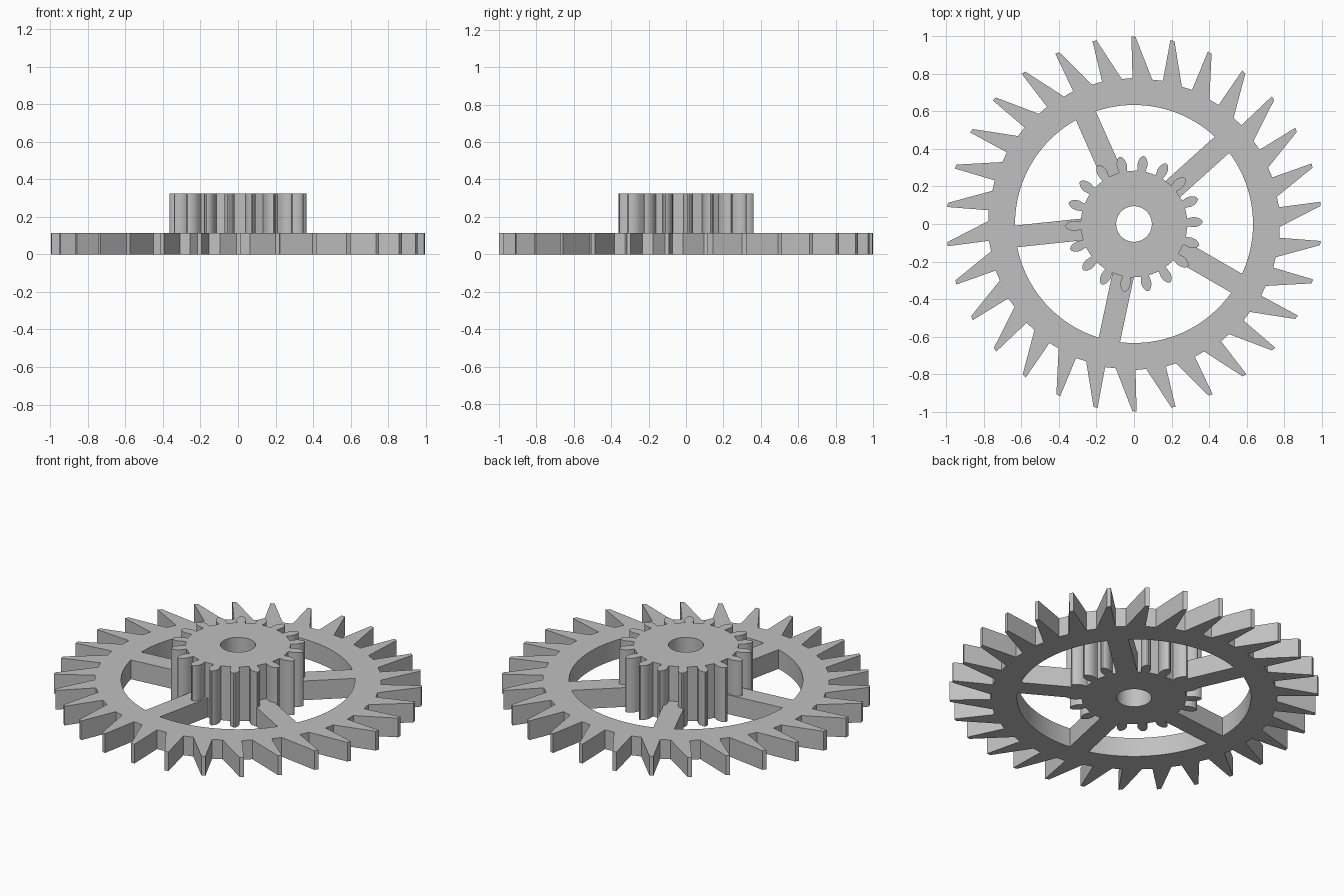
import bpy
import bmesh
from math import radians, sin, cos, asin, tau

cube = bpy.data.objects.get("Cube")
if cube:
    bpy.data.objects.remove(cube, do_unlink=True)

grey = bpy.data.materials.new("plain_grey")
grey.use_nodes = True
colour = (0.53, 0.53, 0.53, 1)
grey.diffuse_color = colour
grey.node_tree.nodes["Principled BSDF"].inputs["Base Color"].default_value = colour


def polar(r, a):
    return (r * cos(a), r * sin(a))


def arc(r, start, end, steps):
    return [polar(r, start + (end - start) * i / steps) for i in range(steps + 1)]


def circle(r, steps=64):
    return arc(r, 0, tau, steps)[:-1]


def plate(name, loops, height):
    """Fill an outline with holes and extrude it up from the ground."""
    bm = bmesh.new()
    edges = []
    for loop in loops:
        verts = [bm.verts.new((x, y, 0)) for x, y in loop]
        edges += [bm.edges.new((v, verts[i - 1])) for i, v in enumerate(verts)]
    bmesh.ops.triangle_fill(bm, edges=edges, use_beauty=True, use_dissolve=False)
    grown = bmesh.ops.extrude_face_region(bm, geom=bm.faces[:], use_keep_orig=True)
    top = [g for g in grown["geom"] if isinstance(g, bmesh.types.BMVert)]
    bmesh.ops.translate(bm, verts=top, vec=(0, 0, height))
    bmesh.ops.recalc_face_normals(bm, faces=bm.faces[:])
    mesh = bpy.data.meshes.new(name)
    bm.to_mesh(mesh)
    bm.free()
    mesh.materials.append(grey)
    obj = bpy.data.objects.new(name, mesh)
    bpy.context.collection.objects.link(obj)
    bpy.ops.object.select_all(action="DESELECT")
    obj.select_set(True)
    bpy.context.view_layer.objects.active = obj
    bpy.ops.object.shade_smooth_by_angle(angle=radians(25))
    return obj


# Wheel outline: saw teeth, each with a radial face and a sloping back
TEETH = 30
tooth = [(0.778, -0.6), (1.0, -0.8), (0.997, 0.5), (0.775, 7.2)]
rim = [polar(r, radians(90 - a - k * 360 / TEETH))
       for k in range(TEETH) for r, a in tooth]

# Windows between five parallel-sided spokes
SPOKES, HALF, R_OUT, R_IN = 5, 0.058, 0.634, 0.275
windows = []
for k in range(SPOKES):
    a = radians(42 + 72 * k)
    b = a + tau / SPOKES
    outer, inner = asin(HALF / R_OUT), asin(HALF / R_IN)
    windows.append(arc(R_OUT, a + outer, b - outer, 20)
                   + arc(R_IN, b - inner, a + inner, 8))

plate("toothed_wheel", [rim, circle(0.25)] + windows, 0.115)

# Pinion with rounded leaf teeth, given as radius and half width
LEAVES = 18
leaf = [(0.285, 0.021), (0.3, 0.024), (0.318, 0.027), (0.335, 0.025),
        (0.35, 0.019), (0.36, 0.011), (0.365, 0.004)]
flank = [(r, -w) for r, w in leaf] + [(r, w) for r, w in reversed(leaf)]
gear = [polar(r, radians(1.8 + k * 360 / LEAVES) + w / r)
        for k in range(LEAVES) for r, w in flank]

plate("pinion", [gear, circle(0.095)], 0.325)
